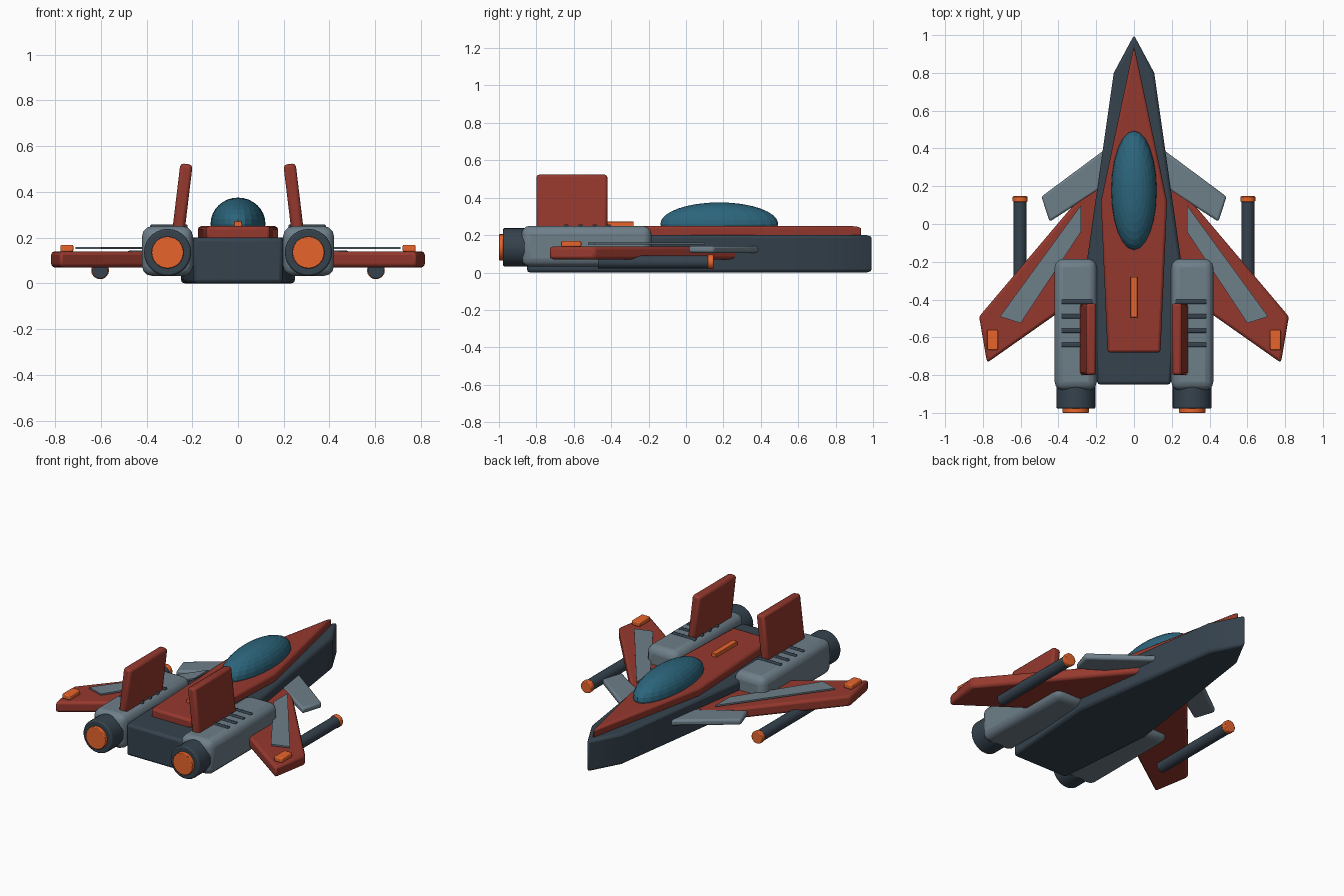
import bpy, bmesh, math
from mathutils import Matrix, Vector

if "Cube" in bpy.data.objects:
    bpy.data.objects.remove(bpy.data.objects["Cube"])


def material(name, rgb):
    m = bpy.data.materials.new(name)
    m.diffuse_color = (*rgb, 1)
    m.use_nodes = True
    m.node_tree.nodes["Principled BSDF"].inputs["Base Color"].default_value = m.diffuse_color
    return m


DARK = material("dark_slate", (0.036, 0.055, 0.075))
RED = material("hull_red", (0.30, 0.040, 0.027))
GREY = material("panel_grey", (0.155, 0.21, 0.25))
TEAL = material("canopy_teal", (0.025, 0.13, 0.20))
ORANGE = material("glow_orange", (0.80, 0.13, 0.025))


def finish(name, bm, mat, bevel=0, segments=2, smooth=True):
    bmesh.ops.recalc_face_normals(bm, faces=bm.faces)
    me = bpy.data.meshes.new(name)
    bm.to_mesh(me)
    bm.free()
    me.materials.append(mat)
    ob = bpy.data.objects.new(name, me)
    bpy.context.collection.objects.link(ob)
    if bevel:
        b = ob.modifiers.new("Bevel", "BEVEL")
        b.width, b.segments = bevel, segments
        b.limit_method, b.angle_limit = "ANGLE", math.radians(30)
    if smooth:
        bpy.ops.object.select_all(action="DESELECT")
        ob.select_set(True)
        bpy.context.view_layer.objects.active = ob
        bpy.ops.object.shade_smooth_by_angle(angle=math.radians(30))
    return ob


def plate(name, outline, z0, z1, mat, bevel=0, side=1):
    """Plan outline extruded from z0 to z1."""
    bm = bmesh.new()
    face = bm.faces.new([bm.verts.new((x * side, y, z0)) for x, y in outline])
    new = bmesh.ops.extrude_face_region(bm, geom=[face])["geom"]
    for v in new:
        if isinstance(v, bmesh.types.BMVert):
            v.co.z = z1
    return finish(name, bm, mat, bevel)


def box(name, x, y, z, mat, bevel=0, segments=2, lean=0):
    """Box from (min, max) ranges, optionally leaning about y."""
    lo, hi = Vector((x[0], y[0], z[0])), Vector((x[1], y[1], z[1]))
    bm = bmesh.new()
    bmesh.ops.create_cube(bm, size=1, matrix=Matrix.Translation((lo + hi) / 2)
                          @ Matrix.Rotation(lean, 4, "Y") @ Matrix.Diagonal((*(hi - lo), 1)))
    return finish(name, bm, mat, bevel, segments)


def rod(name, x, z, y0, y1, r, mat, bevel=0, sides=24):
    """Cylinder along y."""
    bm = bmesh.new()
    bmesh.ops.create_cone(bm, cap_ends=True, segments=sides, radius1=r, radius2=r,
                          depth=y1 - y0, matrix=Matrix.Translation((x, (y0 + y1) / 2, z))
                          @ Matrix.Rotation(math.pi / 2, 4, "X"))
    return finish(name, bm, mat, bevel)


def both(half):
    """Complete a right-hand half outline across x = 0."""
    return half + [(-x, y) for x, y in reversed(half) if x > 0]


# Fuselage and raised deck
plate("fuselage", both([(0, 1.0), (0.107, 0.8), (0.25, -0.2), (0.195, -0.85)]),
      0, 0.2, DARK, 0.016)
plate("upper_deck", both([(0, 0.945), (0.175, 0.12), (0.14, -0.68)]),
      0.185, 0.25, RED, 0.014)
box("deck_light", (-0.018, 0.018), (-0.495, -0.28), (0.245, 0.272), ORANGE, 0.003)

# Canopy
bm = bmesh.new()
bmesh.ops.create_uvsphere(bm, u_segments=24, v_segments=16, radius=1,
                          matrix=Matrix.Translation((0, 0.178, 0.26))
                          @ Matrix.Diagonal((0.12, 0.315, 0.115, 1)))
finish("canopy", bm, TEAL, smooth=False)

for s, side in ((1, "right"), (-1, "left")):
    def span(a, b):
        return (a, b) if s > 0 else (-b, -a)

    # Wing with raised panel and tip light
    plate(f"wing_{side}", [(0.16, 0.29), (0.82, -0.49), (0.778, -0.735), (0.16, -0.30)],
          0.07, 0.14, RED, 0.016, s)
    plate(f"wing_panel_{side}", [(0.28, 0.1), (0.71, -0.49), (0.60, -0.525), (0.28, -0.04)],
          0.15, 0.16, GREY, 0, s)
    box(f"wing_light_{side}", span(0.72, 0.777), (-0.667, -0.56), (0.138, 0.168), ORANGE, 0.006)

    # Canard
    plate(f"canard_{side}", [(0.14, 0.405), (0.49, 0.145), (0.447, 0.012), (0.14, 0.21)],
          0.105, 0.143, GREY, 0.012, s)

    # Under-wing gun
    rod(f"gun_barrel_{side}", s * 0.603, 0.056, -0.47, 0.125, 0.035, DARK, sides=20)
    rod(f"gun_tip_{side}", s * 0.603, 0.057, 0.117, 0.147, 0.039, ORANGE, 0.005, 20)

    # Engine nacelle, nozzle, glow and vents
    box(f"nacelle_{side}", span(0.197, 0.42), (-0.88, -0.185), (0.032, 0.25), GREY, 0.045, 3)
    rod(f"nozzle_{side}", s * 0.308, 0.135, -0.978, -0.84, 0.103, DARK, 0.008, 28)
    rod(f"engine_glow_{side}", s * 0.308, 0.135, -1.0, -0.96, 0.07, ORANGE, 0.004, 28)
    for i in range(4):
        y = -0.412 - 0.076 * i
        box(f"vent_{side}_{i + 1}", span(0.22, 0.385), (y - 0.012, y + 0.012),
            (0.235, 0.257), DARK, 0.006)

    # Inward-leaning tail fin
    box(f"tail_fin_{side}", span(0.216, 0.270), (-0.80, -0.42), (0.225, 0.523), RED, 0.015, 2,
        lean=-s * 0.12)
